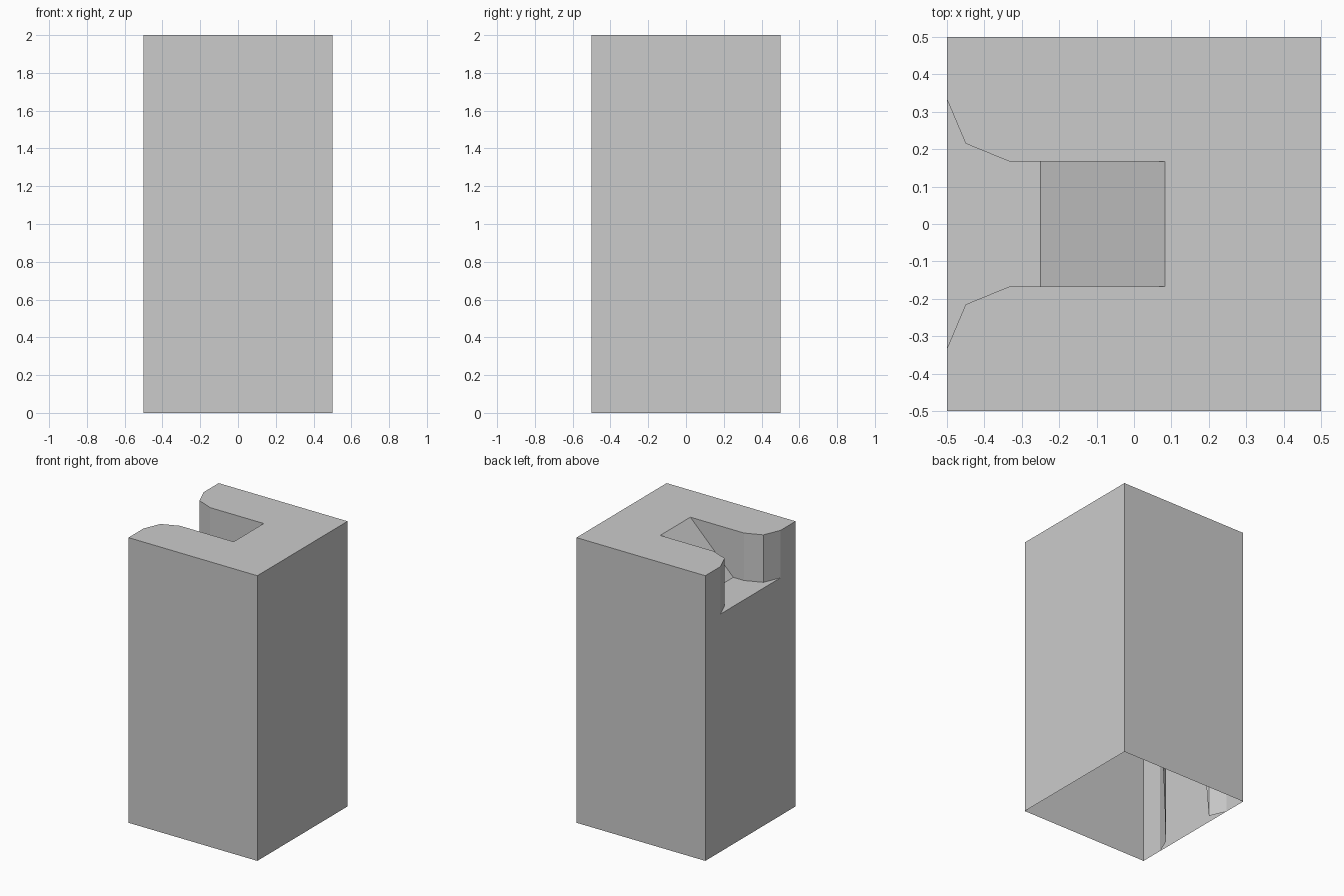
import bpy, bmesh

cube = bpy.data.objects.get("Cube")
if cube:
    bpy.data.objects.remove(cube, do_unlink=True)

HALF, TOP, FLOOR = 0.5, 2.0, 1.667
RAMP_FOOT, RAMP_HEAD = -0.25, 0.083
# Flared edge of the slot, from the mouth inward
FLARE = [(-HALF, 0.333), (-0.45, 0.215), (-0.333, 0.167)]
MOUTH, BEND, THROAT = FLARE
WIDTH = THROAT[1]

grey = bpy.data.materials.new("plain_grey")
grey.use_nodes = True
colour = (0.6, 0.6, 0.6, 1)
grey.diffuse_color = colour
grey.node_tree.nodes["Principled BSDF"].inputs["Base Color"].default_value = colour


def make_part(name, faces):
    """Join flat polygons into one object with merged corners."""
    bm = bmesh.new()
    for corners in faces:
        bm.faces.new([bm.verts.new(c) for c in corners])
    bmesh.ops.remove_doubles(bm, verts=bm.verts, dist=0.0005)
    mesh = bpy.data.meshes.new(name)
    bm.to_mesh(mesh)
    bm.free()
    mesh.materials.append(grey)
    part = bpy.data.objects.new(name, mesh)
    bpy.context.collection.objects.link(part)
    return part


def at(points, z):
    return [(x, y, z) for x, y in points]


def mirrored(points):
    """Reverse and reflect a path across y = 0."""
    return [(p[0], -p[1], *p[2:]) for p in reversed(points)]


# Block: open underneath, with a slot in its top and one side
outer = [(-HALF, -HALF), (HALF, -HALF), (HALF, HALF), (-HALF, HALF)]
slot = FLARE + [(RAMP_HEAD, WIDTH)]
walls = [at([a, b], 0) + at([b, a], TOP) for a, b in zip(outer, outer[1:])]
rim = at(outer + slot + mirrored(slot), TOP)
m = MOUTH[1]
slotted_wall = [(-HALF, y, z) for y, z in (
    (HALF, 0), (-HALF, 0), (-HALF, TOP), (-m, TOP),
    (-m, FLOOR), (m, FLOOR), (m, TOP), (HALF, TOP))]
make_part("block", walls + [rim, slotted_wall])

# Slot floor and ramp up to the rim
landing = FLARE + [(RAMP_FOOT, WIDTH)]
floor = at(mirrored(landing) + landing, FLOOR)
ramp = [(RAMP_FOOT, WIDTH, FLOOR), (RAMP_FOOT, -WIDTH, FLOOR),
        (RAMP_HEAD, -WIDTH, TOP), (RAMP_HEAD, WIDTH, TOP)]
make_part("slot_floor", [floor, ramp])

# Slot sides: the flares run down inside the hollow block
side = [
    at([MOUTH, BEND], 0) + at([BEND, MOUTH], TOP),
    at([BEND], 0) + at([THROAT], FLOOR) + at([THROAT, BEND], TOP),
    at([THROAT, (RAMP_FOOT, WIDTH)], FLOOR) + at([(RAMP_HEAD, WIDTH), THROAT], TOP),
]
make_part("slot_side_left", side)
make_part("slot_side_right", [mirrored(f) for f in side])
